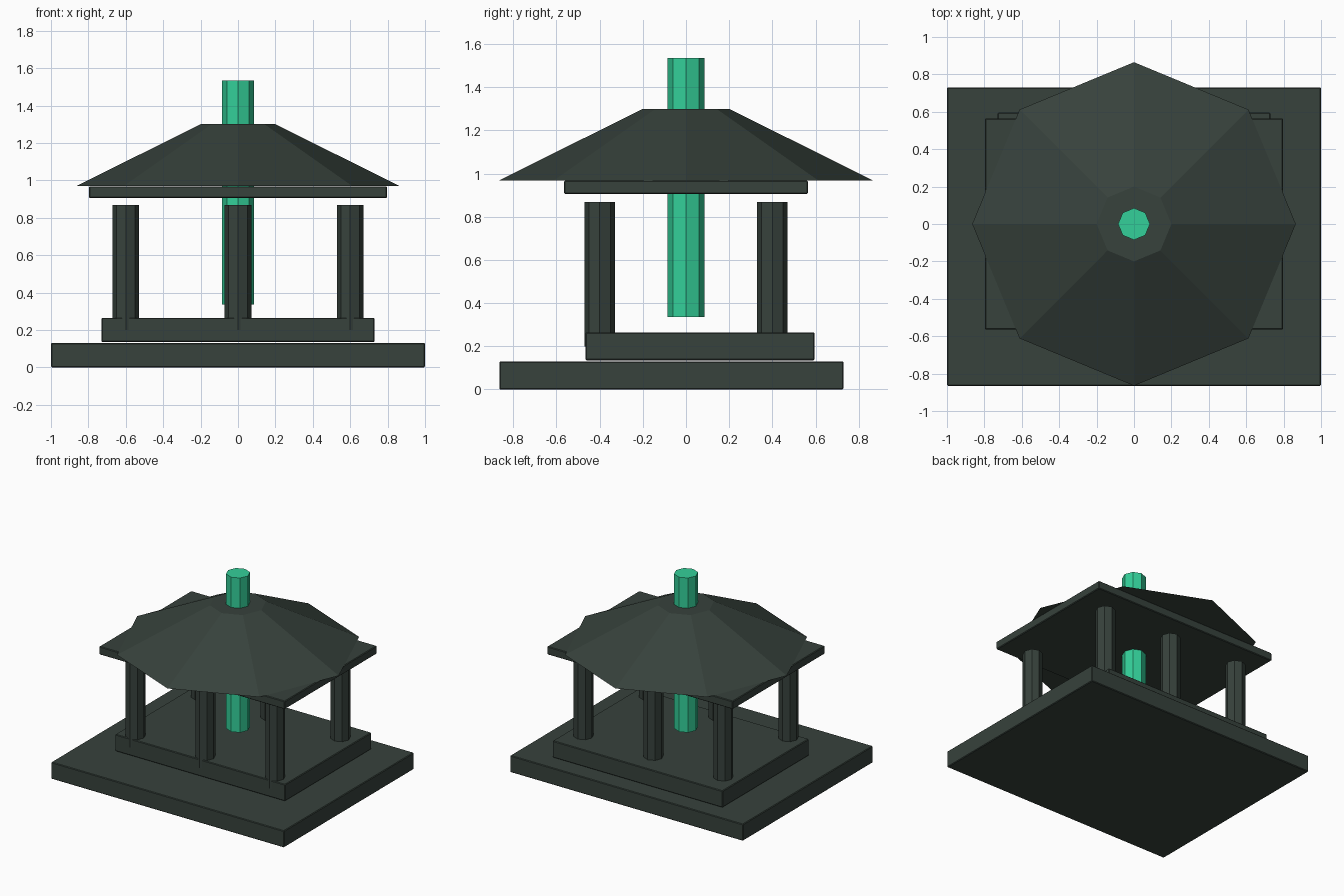
import bpy
from math import pi

cube = bpy.data.objects.get("Cube")
if cube:
    bpy.data.objects.remove(cube, do_unlink=True)


def material(name, rgb):
    mat = bpy.data.materials.new(name)
    mat.use_nodes = True
    color = (*rgb, 1.0)
    mat.diffuse_color = color
    mat.node_tree.nodes["Principled BSDF"].inputs["Base Color"].default_value = color
    return mat


stone = material("dark green grey", (0.038, 0.054, 0.045))
emerald = material("emerald green", (0.034, 0.63, 0.32))


def slab(name, size, y, bottom):
    """Box with finely chamfered edges, resting at height bottom."""
    bpy.ops.mesh.primitive_cube_add(size=1, location=(0, y, bottom + size[2] / 2))
    obj = bpy.context.object
    obj.name = name
    obj.scale = size
    bpy.ops.object.transform_apply(location=False, rotation=False, scale=True)
    bevel = obj.modifiers.new("edge chamfer", "BEVEL")
    bevel.width = 0.005
    bevel.segments = 1
    obj.data.materials.append(stone)


def octagon(name, r_bottom, r_top, x, y, bottom, top, mat):
    """Eight-sided prism or frustum with corners on the axes."""
    bpy.ops.mesh.primitive_cone_add(
        vertices=8, radius1=r_bottom, radius2=r_top, depth=top - bottom,
        location=(x, y, (bottom + top) / 2), rotation=(0, 0, pi / 2))
    obj = bpy.context.object
    obj.name = name
    obj.data.materials.append(mat)


# Stepped platform
slab("base", (2.0, 1.595, 0.13), -0.0675, 0.0)
slab("upper_step", (1.46, 1.06, 0.13), 0.065, 0.135)

# Two rows of columns
for row, y in (("front", -0.4), ("back", 0.4)):
    for side, x in (("right", -0.6), ("middle", 0.0), ("left", 0.6)):
        octagon(f"{row}_{side}_column", 0.071, 0.071, x, y, 0.2, 0.868, stone)

# Ceiling slab and roof
slab("ceiling_slab", (1.595, 1.13, 0.063), 0.0, 0.905)
octagon("roof", 0.865, 0.2, 0, 0, 0.969, 1.3, stone)

# Glowing core through the roof
octagon("core_pillar", 0.085, 0.085, 0, 0, 0.335, 1.535, emerald)
